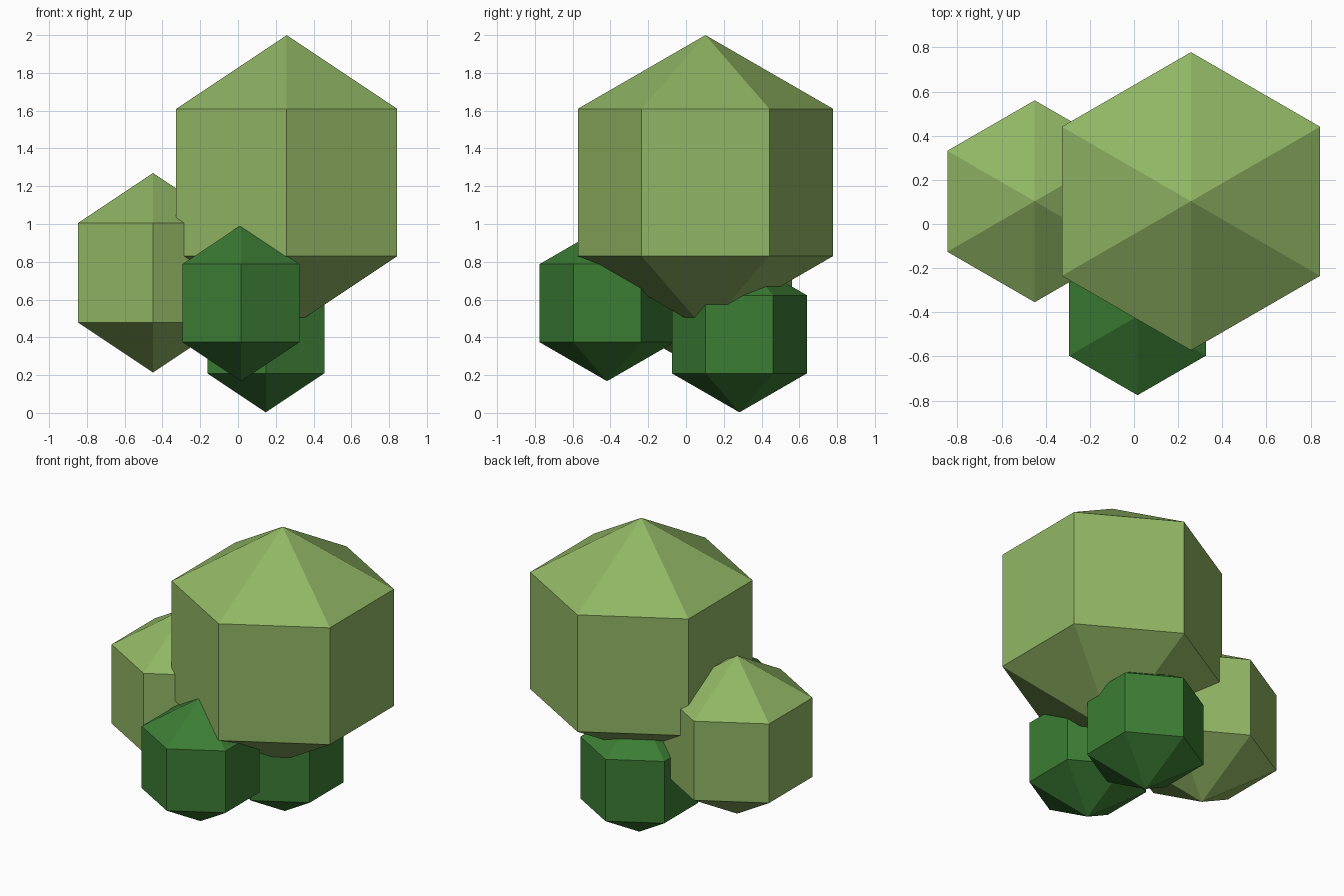
import bpy, bmesh, math

if "Cube" in bpy.data.objects:
    bpy.data.objects.remove(bpy.data.objects["Cube"])


def make_material(name, color):
    mat = bpy.data.materials.new(name)
    mat.diffuse_color = (*color, 1.0)
    mat.use_nodes = True
    mat.node_tree.nodes["Principled BSDF"].inputs["Base Color"].default_value = mat.diffuse_color
    return mat


light_green = make_material("light green", (0.283, 0.468, 0.127))
dark_green = make_material("dark green", (0.045, 0.205, 0.034))


def leaf_ball(name, center, radius, mat):
    """Six-sided, three-band sphere with corners pointing along y."""
    bm = bmesh.new()
    top = bm.verts.new((0, 0, radius))
    bottom = bm.verts.new((0, 0, -radius))
    ring_radius = radius * math.sin(math.pi / 3)
    rings = []
    for z in (radius / 2, -radius / 2):
        angles = [math.pi / 2 + i * math.pi / 3 for i in range(6)]
        rings.append([bm.verts.new((ring_radius * math.cos(a),
                                    ring_radius * math.sin(a), z)) for a in angles])
    upper, lower = rings
    for i in range(6):
        j = (i + 1) % 6
        bm.faces.new((top, upper[i], upper[j]))
        bm.faces.new((upper[i], lower[i], lower[j], upper[j]))
        bm.faces.new((bottom, lower[j], lower[i]))
    bmesh.ops.recalc_face_normals(bm, faces=bm.faces)
    mesh = bpy.data.meshes.new(name)
    bm.to_mesh(mesh)
    bm.free()
    mesh.materials.append(mat)
    obj = bpy.data.objects.new(name, mesh)
    obj.location = center
    bpy.context.collection.objects.link(obj)


# Two light clumps above, two small dark clumps below
leaf_ball("large_foliage", (0.258, 0.103, 1.22), 0.78, light_green)
leaf_ball("side_foliage", (-0.45, 0.103, 0.742), 0.528, light_green)
leaf_ball("front_low_foliage", (0.016, -0.418, 0.581), 0.413, dark_green)
leaf_ball("back_low_foliage", (0.147, 0.283, 0.416), 0.413, dark_green)
